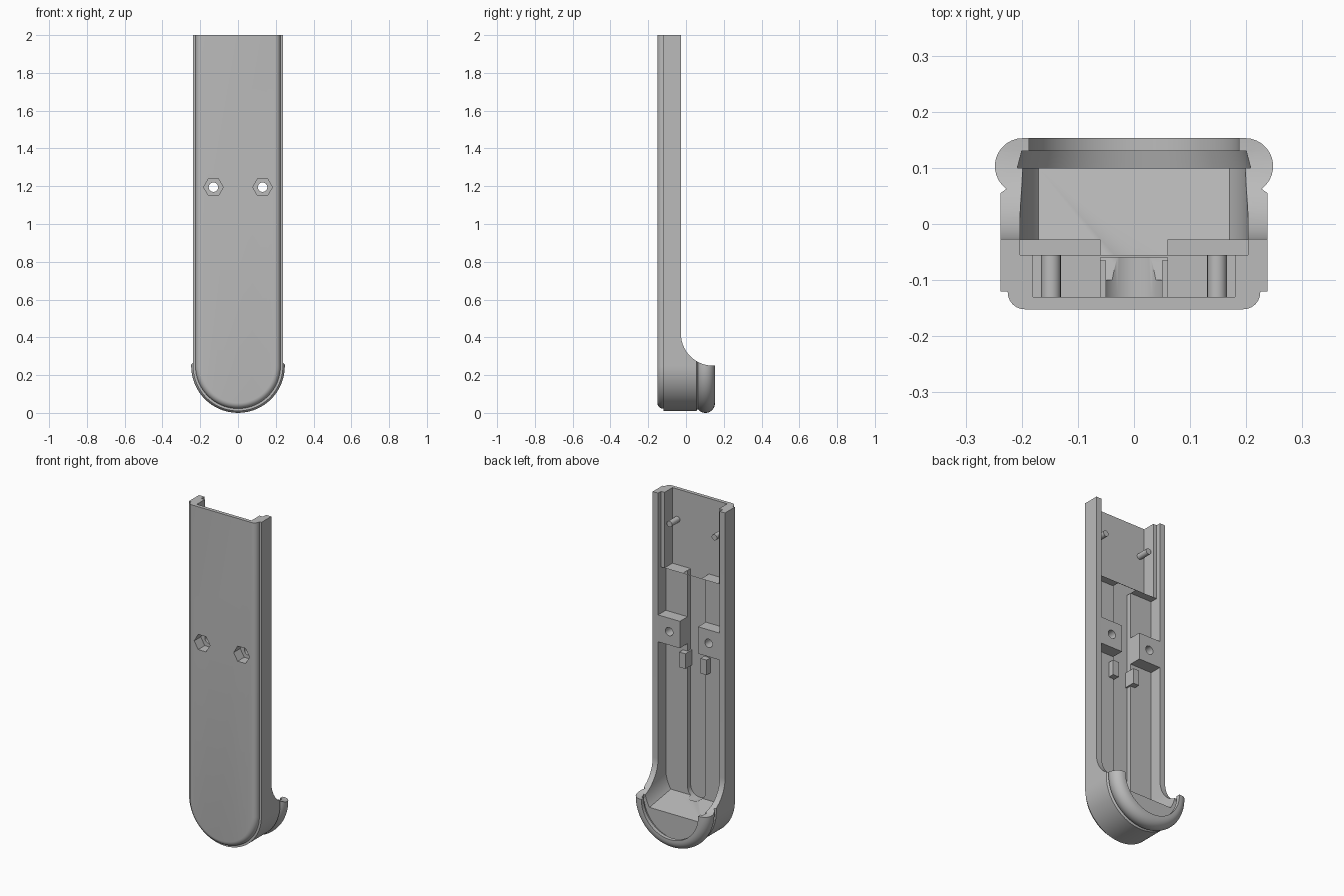
import bpy, bmesh
from math import sin, cos, radians, pi
from mathutils import Matrix

cube = bpy.data.objects.get("Cube")
if cube:
    bpy.data.objects.remove(cube)

grey = bpy.data.materials.new("grey plastic")
grey.use_nodes = True
grey.diffuse_color = (0.5, 0.5, 0.5, 1)
grey.node_tree.nodes["Principled BSDF"].inputs["Base Color"].default_value = (0.5, 0.5, 0.5, 1)


def add_object(name, bm):
    bmesh.ops.remove_doubles(bm, verts=bm.verts, dist=1e-5)
    bmesh.ops.recalc_face_normals(bm, faces=bm.faces)
    mesh = bpy.data.meshes.new(name)
    bm.to_mesh(mesh)
    bm.free()
    mesh.materials.append(grey)
    ob = bpy.data.objects.new(name, mesh)
    bpy.context.collection.objects.link(ob)
    return ob


def loft(name, sections):
    """Join matching rings of points and close both ends."""
    bm = bmesh.new()
    rings = [[bm.verts.new(p) for p in s] for s in sections]
    n = len(rings[0])
    for a, b in zip(rings, rings[1:]):
        for i in range(n):
            j = (i + 1) % n
            bm.faces.new((a[i], a[j], b[j], b[i]))
    bm.faces.new(rings[0])
    bm.faces.new(rings[-1])
    return add_object(name, bm)


def u_shape(half, y, centre=0.248, top=2.0, sweep=90, steps=24):
    """Round-bottomed outline; a short sweep leaves a flat floor."""
    arc = [(half * cos(radians(sweep * i / steps)),
            centre - half * sin(radians(sweep * i / steps))) for i in range(steps + 1)]
    right = [(half, top)] + arc
    return [(x, y, z) for x, z in right] + [(-x, y, z) for x, z in reversed(right)]


def box(name, x0, x1, y0, y1, z0, z1):
    ring = [(x0, z0), (x1, z0), (x1, z1), (x0, z1)]
    return loft(name, [[(x, y, z) for x, z in ring] for y in (y0, y1)])


def rod(name, x, z, radius, y0, y1, sides):
    ring = [(x + radius * cos(2 * pi * i / sides), z + radius * sin(2 * pi * i / sides))
            for i in range(sides)]
    return loft(name, [[(px, y, pz) for px, pz in ring] for y in (y0, y1)])


def combine(target, tool, operation="DIFFERENCE"):
    """Apply a boolean and discard the tool."""
    mod = target.modifiers.new("boolean", "BOOLEAN")
    mod.operation = operation
    mod.solver = "EXACT"
    mod.object = tool
    graph = bpy.context.evaluated_depsgraph_get()
    result = bpy.data.meshes.new_from_object(target.evaluated_get(graph))
    target.modifiers.clear()
    target.data = result
    bpy.data.objects.remove(tool)


# Outer body: rounded front edge, step, side wall, round bead at the back
outline = [(0.195 + 0.03 * sin(radians(a)), -0.122 - 0.03 * cos(radians(a)))
           for a in range(0, 91, 15)]
outline += [(0.225, -0.12), (0.238, -0.12), (0.238, 0.055)]
outline += [(0.198 + 0.05 * cos(radians(a)), 0.103 + 0.05 * sin(radians(a)))
            for a in range(-54, 91, 12)]
outline.append((0.198, 0.153))
shell = loft("shell", [u_shape(h, y) for h, y in outline])

# Sweep away the back above the curved lower cup
side = [(0.4, 2.2), (-0.027, 2.2)]
side += [(0.143 - 0.17 * cos(radians(a)), 0.42 - 0.17 * sin(radians(a))) for a in range(0, 91, 5)]
side.append((0.4, 0.25))
combine(shell, loft("back_cut", [[(x, y, z) for y, z in side] for x in (-0.5, 0.5)]))

# Inner cavity with flat sloping floor
combine(shell, loft("cavity_cut", [u_shape(0.203, y, centre, 1.55, 33)
                                   for y, centre in ((-0.1, 0.33), (0.115, 0.295))]))
# Upper bay with narrow side ledges
combine(shell, box("bay_cut", -0.203, 0.203, -0.055, 0.1, 1.5, 2.2))
combine(shell, box("deep_bay_cut", -0.18, 0.18, -0.13, 0.05, 1.55, 2.2))
# Central channel with round end
combine(shell, loft("channel_cut", [u_shape(0.06, y, 0.265, 1.65) for y in (-0.13, -0.06)]))
# Groove and opening at the back of the cup
combine(shell, loft("groove_cut", [u_shape(h, y, top=0.6) for h, y in ((0.208, 0.1), (0.2, 0.13))]))
combine(shell, loft("opening_cut", [u_shape(0.187, y, top=0.6) for y in (0.12, 0.2)]))

# Screw bosses, with through holes and hexagonal nut pockets
for s in (-1, 1):
    xs = sorted((s * 0.06, s * 0.215))
    combine(shell, box("boss", *xs, -0.115, -0.0275, 1.115, 1.275), "UNION")
for s in (-1, 1):
    combine(shell, rod("hole_cut", s * 0.13, 1.195, 0.025, -0.2, 0.05, 24))
    combine(shell, rod("nut_cut", s * 0.13, 1.195, 0.052, -0.2, -0.09, 6))

parts = [shell]
# Locating pins and small clips
for s, label in ((-1, "right"), (1, "left")):
    parts.append(rod(label + "_pin", s * 0.148, 1.82, 0.0175, -0.135, -0.055, 24))
    xs = sorted((s * 0.05, s * 0.09))
    parts.append(box(label + "_clip", *xs, -0.135, -0.065, 0.98, 1.07))

for ob in parts:
    bpy.ops.object.select_all(action="DESELECT")
    ob.select_set(True)
    bpy.context.view_layer.objects.active = ob
    bpy.ops.object.shade_smooth_by_angle(angle=radians(30))
